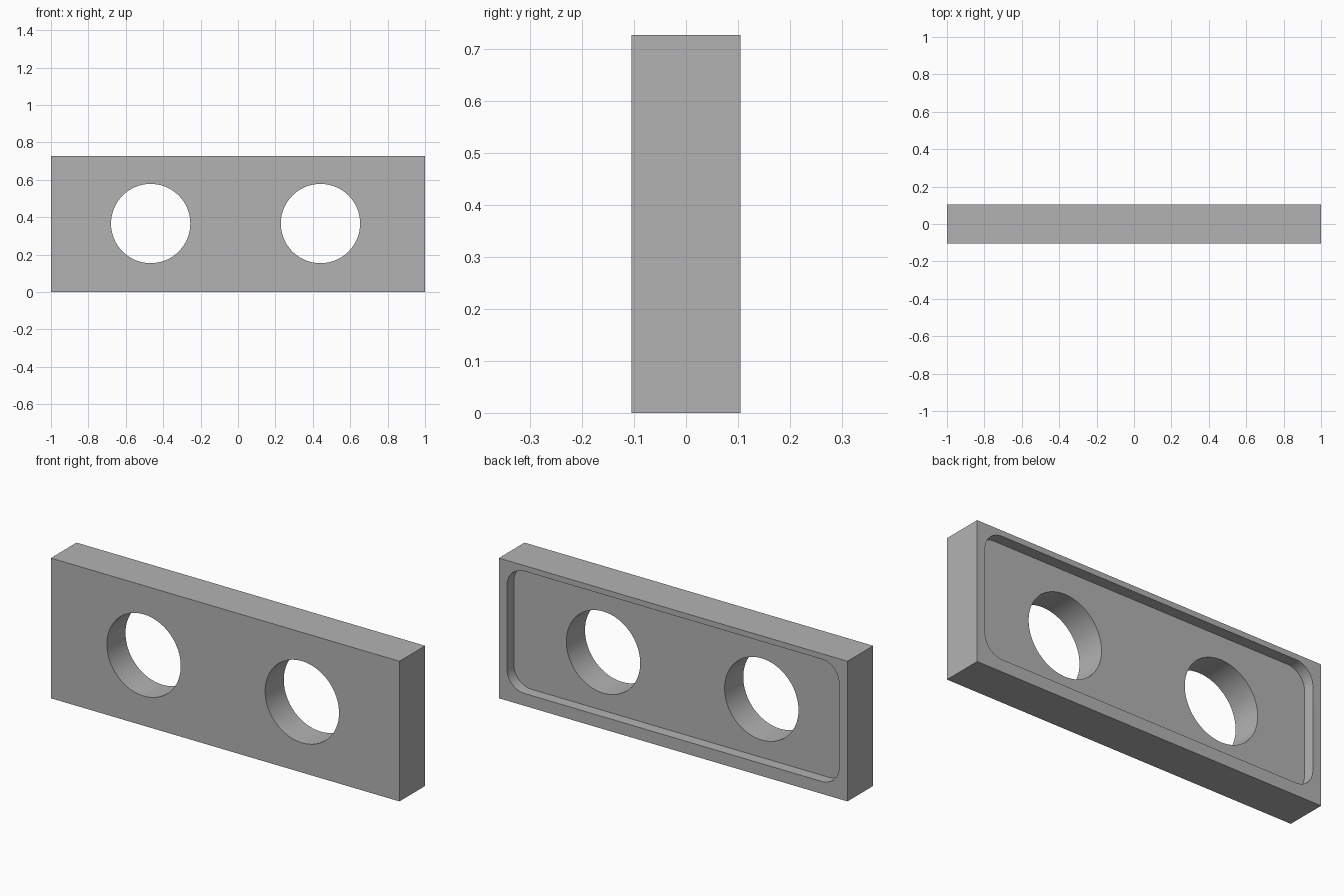
import bpy
import bmesh
from math import cos, sin, pi
from mathutils import Vector

if "Cube" in bpy.data.objects:
    bpy.data.objects.remove(bpy.data.objects["Cube"])

WIDTH, DEPTH, HEIGHT = 2.0, 0.21, 0.727
BACK = DEPTH / 2

grey = bpy.data.materials.new("plain_grey")
grey.use_nodes = True
colour = (0.45, 0.45, 0.45, 1)
grey.diffuse_color = colour
grey.node_tree.nodes["Principled BSDF"].inputs["Base Color"].default_value = colour


def prism(name, outline, y0, y1):
    """Extrude an x-z outline from y0 to y1."""
    bm = bmesh.new()
    face = bm.faces.new([bm.verts.new((x, y0, z)) for x, z in outline])
    extruded = bmesh.ops.extrude_face_region(bm, geom=[face])["geom"]
    verts = [v for v in extruded if isinstance(v, bmesh.types.BMVert)]
    bmesh.ops.translate(bm, verts=verts, vec=Vector((0, y1 - y0, 0)))
    bmesh.ops.recalc_face_normals(bm, faces=bm.faces)
    mesh = bpy.data.meshes.new(name)
    bm.to_mesh(mesh)
    bm.free()
    mesh.materials.append(grey)
    obj = bpy.data.objects.new(name, mesh)
    bpy.context.collection.objects.link(obj)
    return obj


def circle(cx, cz, r, n=64):
    return [(cx + r * cos(2 * pi * i / n), cz + r * sin(2 * pi * i / n)) for i in range(n)]


def rounded_rectangle(x0, x1, z0, z1, r, steps=12):
    centres = [(x1 - r, z1 - r), (x0 + r, z1 - r), (x0 + r, z0 + r), (x1 - r, z0 + r)]
    return [(cx + r * cos(pi / 2 * (k + i / steps)), cz + r * sin(pi / 2 * (k + i / steps)))
            for k, (cx, cz) in enumerate(centres) for i in range(steps + 1)]


# Solid block
w = WIDTH / 2
plate = prism("plate", [(-w, 0), (w, 0), (w, HEIGHT), (-w, HEIGHT)], -BACK, BACK)

# Shallow rounded pocket in the back, then the two round through holes
cutters = [prism("pocket_cutter", rounded_rectangle(-0.952, 0.954, 0.064, 0.698, 0.1),
                 BACK - 0.057, BACK + 0.1)]
for side, x in (("right", -0.467), ("left", 0.441)):
    cutters.append(prism(side + "_hole_cutter", circle(x, 0.366, 0.212), -0.3, 0.3))

bpy.ops.object.select_all(action="DESELECT")
bpy.context.view_layer.objects.active = plate
plate.select_set(True)
for cutter in cutters:
    cutter.hide_render = True
    mod = plate.modifiers.new(cutter.name, "BOOLEAN")
    mod.operation = "DIFFERENCE"
    mod.solver = "EXACT"
    mod.object = cutter
    bpy.ops.object.modifier_apply(modifier=mod.name)
    bpy.data.objects.remove(cutter)

bpy.ops.object.shade_smooth_by_angle(angle=pi / 6)
